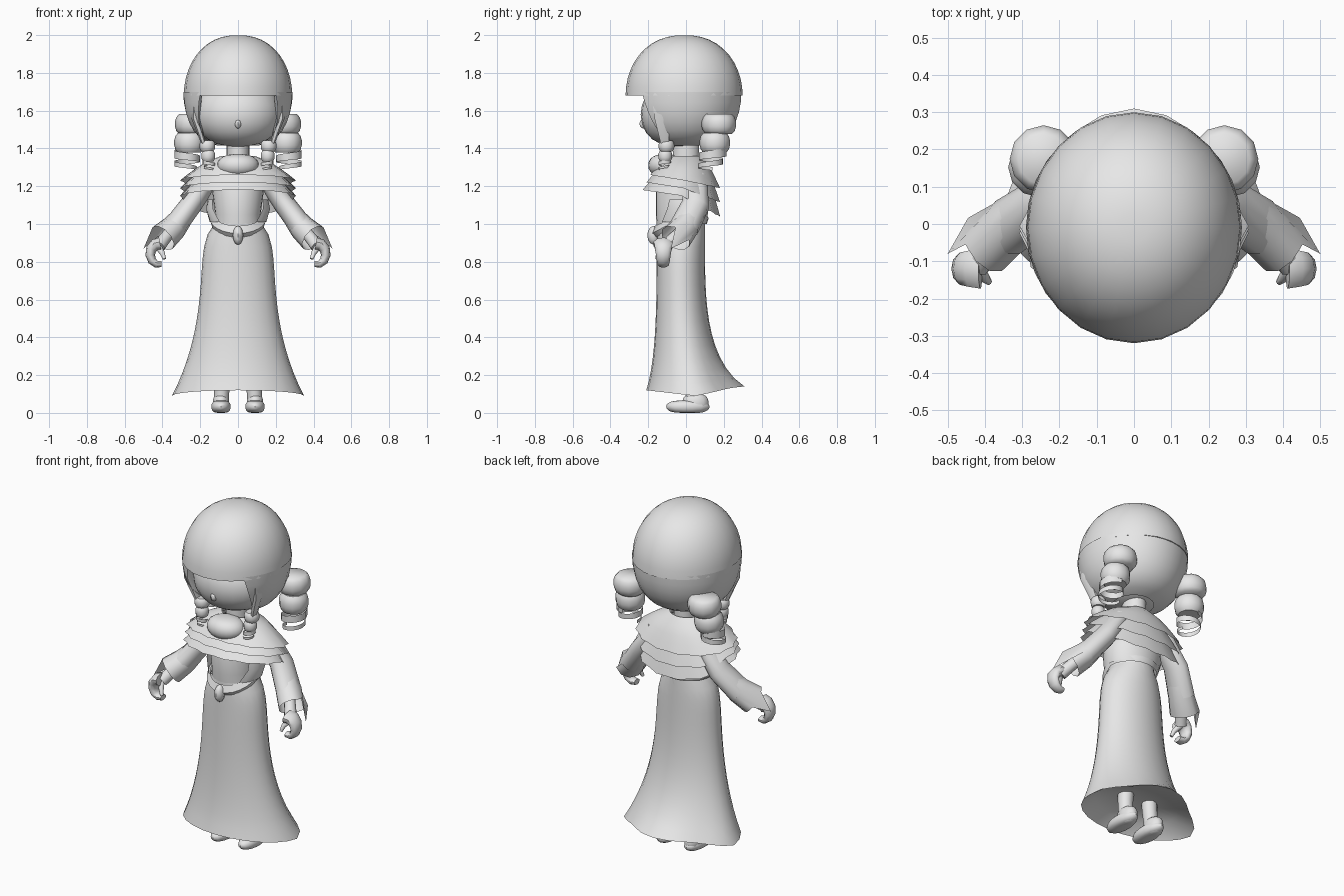
import bpy, bmesh, math
from mathutils import Vector

cube = bpy.data.objects.get("Cube")
if cube:
    bpy.data.objects.remove(cube, do_unlink=True)

grey = bpy.data.materials.new("plain_grey")
grey.use_nodes = True
grey.diffuse_color = (.8, .8, .8, 1)
grey.node_tree.nodes["Principled BSDF"].inputs["Base Color"].default_value = grey.diffuse_color


def finish(name, rows, closed=True, caps=(), mirror=False):
    """Skin rows of points into a smooth shaded object."""
    bm = bmesh.new()
    grid = [[bm.verts.new(point) for point in row] for row in rows]
    count = len(rows[0])
    for upper, lower in zip(grid, grid[1:]):
        for i in range(count if closed else count - 1):
            j = (i + 1) % count
            bm.faces.new((upper[i], upper[j], lower[j], lower[i]))
    for cap in caps:
        bm.faces.new(grid[cap])
    bmesh.ops.recalc_face_normals(bm, faces=bm.faces)
    mesh = bpy.data.meshes.new(name)
    bm.to_mesh(mesh)
    bm.free()
    mesh.materials.append(grey)
    obj = bpy.data.objects.new(name, mesh)
    bpy.context.collection.objects.link(obj)
    bpy.ops.object.select_all(action='DESELECT')
    obj.select_set(True)
    bpy.context.view_layer.objects.active = obj
    bpy.ops.object.shade_smooth_by_angle(angle=math.radians(50))
    if mirror:
        obj.modifiers.new("Mirror", 'MIRROR').use_mirror_merge = False
    return obj


def ring(centre, width, depth, front_lift=0, back_drop=0, opening=0, wave=0, pinch=0, sides=24):
    """Level oval starting at the front; opening leaves a gap there, pinch points the back."""
    x, y, z = centre
    points = []
    for i in range(sides):
        span = (sides - 1) if opening else sides
        angle = opening + (math.tau - 2 * opening) * i / span
        facing = math.cos(angle)
        swell = 1 + (wave if i % 2 else -wave)
        if facing < 0:
            swell -= pinch * math.sin(2 * angle) ** 2
        lift = front_lift if facing > 0 else back_drop
        points.append((x + width * swell * math.sin(angle),
                       y - depth * swell * facing, z + lift * facing))
    return points


def oval(z, width, front, back, **options):
    """Ring given by how far it reaches to the front and the back."""
    return ring((0, (back - front) / 2, z), width, (back + front) / 2, **options)


def ball(name, centre, size, power=1, start=.1, end=math.pi - .1, steps=10, mirror=False, sides=24):
    """Ellipsoid between two polar angles; low power makes it drum shaped."""
    rows = []
    for k in range(steps + 1):
        polar = start + (end - start) * k / steps
        swell = math.sin(polar) ** power
        middle = Vector(centre) + Vector((0, 0, size[2] * math.cos(polar)))
        rows.append(ring(middle, size[0] * swell, size[1] * swell, sides=sides))
    return finish(name, rows, True, (0, -1), mirror)


def tube(name, path, start_radius, end_radius, flat=1, caps=(0, -1), sides=10):
    """Mirrored tapering tube along a path; flat scales it across the path plane."""
    path = [Vector(p) for p in path]
    last = len(path) - 1
    rows = []
    for k, point in enumerate(path):
        along = (path[min(k + 1, last)] - path[max(k - 1, 0)]).normalized()
        across = Vector((0, 1, 0)).cross(along).normalized()
        over = along.cross(across) * flat
        radius = start_radius + (end_radius - start_radius) * k / last
        turns = [math.tau * i / sides for i in range(sides)]
        rows.append([point + (across * math.cos(t) + over * math.sin(t)) * radius for t in turns])
    return finish(name, rows, True, caps, True)


# Head, nose and neck
ball("face", (0, -.03, 1.58), (.23, .21, .17), power=.75)
ball("nose", (0, -.225, 1.53), (.018, .022, .025), steps=4, sides=8)
finish("neck", [oval(z, .06, .07, .07) for z in (1.45, 1.3)])

# Hair: half dome with a blunt fringe, then back hair opening around the face
ball("hair_crown", (0, -.01, 1.68), (.287, .31, .32), power=.88, end=math.pi / 2)
rows = []
for k in range(8):
    t = k / 8
    swell = math.cos(t * math.pi / 2) ** .6
    middle = (0, -.01, 1.7 - .29 * math.sin(t * math.pi / 2))
    rows.append(ring(middle, .29 * swell, .305 * swell, opening=.75 + .45 * t))
finish("hair_back", rows, closed=False)
tube("cheek_lock", [(.22, -.13, 1.68), (.225, -.13, 1.56), (.18, -.11, 1.42)], .03, .012, flat=2, sides=6)


# Ringlets: two stacked drums ending in a loose spiral ribbon
def ringlet(part, top, bottom, radius):
    top, bottom = Vector(top), Vector(bottom)
    half = (top.z - bottom.z) / 5
    for k, place in enumerate((.17, .5)):
        width = radius * (1 - .12 * k)
        ball(f"{part}_drum_{k + 1}", top.lerp(bottom, place), (width, width, half),
             power=.4, start=.5, end=math.pi - .5, steps=5, mirror=True, sides=12)
    steps, upper, lower = 24, [], []
    for i in range(steps + 1):
        t = i / steps
        turn = t * 3.6 * math.pi
        swing = Vector((math.sin(turn), math.cos(turn), 0)) * radius * (.8 - .15 * t)
        point = top.lerp(bottom, .66 + .3 * t) + swing
        height = Vector((0, 0, radius * (.25 - .15 * t)))
        upper.append(point + height)
        lower.append(point - height)
    finish(part + "_ribbon", [upper, lower], False, mirror=True)


ringlet("back_ringlet", (.235, .185, 1.58), (.28, .12, 1.28), .092)
ringlet("front_ringlet", (.165, -.1, 1.44), (.15, -.12, 1.28), .042)

# Cape tiers spread from the neck and drop towards the back
for tier in range(3):
    rows = []
    for t in (0, .25, .5, .75, 1):
        spread = t ** .7
        rows.append(oval(1.36 - .02 * tier - (.13 + .02 * tier) * t, .09 + .21 * spread,
                         .08 + (.11 + .02 * tier) * spread, .08 + .1 * spread,
                         front_lift=.03 * t, back_drop=(.04 + .035 * tier) * t,
                         wave=.025 * t, sides=28))
    finish(f"cape_tier_{tier + 1}", rows)
ball("cape_bow", (0, -.11, 1.31), (.11, .09, .06), power=.7)

# Bodice, open jacket tail, pointed waist band and knot
finish("bodice", [oval(1.3, .14, .12, .1), oval(1.2, .14, .16, .12),
                  oval(1.05, .12, .16, .1), oval(.95, .13, .15, .1)])
finish("jacket_tail", [oval(1.13, .16, .15, .12, opening=1), oval(1.08, .17, .15, .12, opening=.9),
                       oval(1.01, .15, .16, .11, opening=.7)], closed=False)
finish("waist_band", [oval(1.05, .13, .165, .11, front_lift=-.06),
                      oval(1.03, .15, .18, .12, front_lift=-.08),
                      oval(1, .14, .16, .11, front_lift=-.07)])
ball("waist_knot", (0, -.17, .94), (.028, .035, .05), steps=6, sides=8)

# Long skirt flaring to a hem with a raised train, closed inside by a lining
rows = []
for k in range(15):
    t = k / 14
    rows.append(oval(1.01 - .92 * t, .19 + .16 * t ** 3 - .07 * (1 - t) ** 12,
                     .155 + .055 * t ** 4, .1 + .21 * t ** 4, pinch=.15 * t ** 6,
                     front_lift=.03 * t ** 8, back_drop=-.05 * t ** 8))
finish("skirt", rows)
finish("skirt_lining", [rows[-1], oval(.17, .25, .15, .18), oval(.2, .1, .08, .1)], caps=(-1,))

# Legs and shoes
tube("leg", [(.08, .03, .25), (.085, .03, .15), (.09, .04, .03)], .045, .038)
ball("shoe", (.09, .01, .033), (.053, .115, .033), power=.5, mirror=True, sides=14)
ball("shoe_heel", (.09, .05, .05), (.045, .07, .05), power=.5, mirror=True, sides=14)

# Arms: sleeve, open cuff drawn out to a point, forearm
elbow, wrist = (.25, .05, 1.1), (.34, -.01, .98)
tube("sleeve", [(.15, .05, 1.25), (.2, .05, 1.17), elbow, wrist], .05, .062, flat=1.3, caps=(0,))
cuff = tube("cuff", [(.3, .02, 1.03), wrist, (.4, -.055, .925)], .06, .078, flat=1.1, caps=())
tip = max(cuff.data.vertices, key=lambda vertex: vertex.co.x)
tip.co = (.5, -.08, .87)
tube("forearm", [wrist, (.39, -.07, .92), (.42, -.11, .88)], .03, .035)

# Hand curling inwards along an arc, with a thumb
arc = [math.radians(100 - 35 * k) for k in range(7)]
tube("hand", [(.42 + .045 * math.cos(a), -.12, .84 + .055 * math.sin(a)) for a in arc], .035, .016, flat=1.6)
tube("thumb", [(.42, -.115, .875), (.4, -.145, .845), (.39, -.155, .815)], .018, .009)
